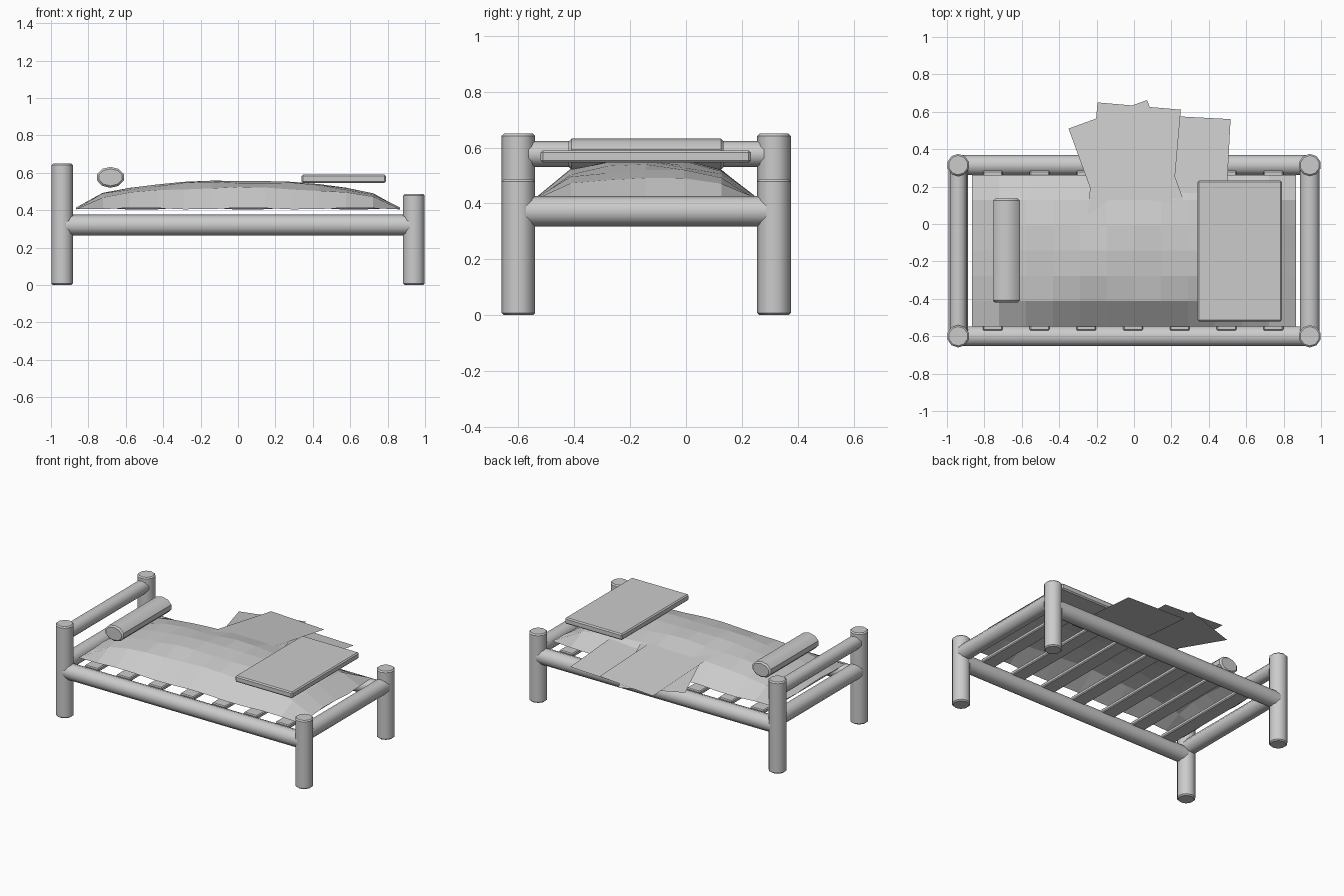
import bpy, bmesh, math
from mathutils import Vector

if "Cube" in bpy.data.objects:
    bpy.data.objects.remove(bpy.data.objects["Cube"])

YB, YF, X = 0.315, -0.60, 0.94      # back / front post rows, post offset in x
YC = (YB + YF) / 2


def finish(name, bm, smooth=False):
    bmesh.ops.recalc_face_normals(bm, faces=bm.faces[:])
    me = bpy.data.meshes.new(name)
    bm.to_mesh(me)
    bm.free()
    ob = bpy.data.objects.new(name, me)
    bpy.context.collection.objects.link(ob)
    if smooth:
        bpy.ops.object.select_all(action='DESELECT')
        ob.select_set(True)
        bpy.context.view_layer.objects.active = ob
        bpy.ops.object.shade_smooth_by_angle(angle=math.radians(40))
    return ob


def bevel(ob, width):
    m = ob.modifiers.new("bevel", 'BEVEL')
    m.width, m.segments, m.limit_method = width, 1, 'ANGLE'
    m.angle_limit = math.radians(50)


def log(name, a, b, r, sides=10, r2=None, bev=0.008):
    """Round log between two points; r2 is an optional vertical radius."""
    a, b = Vector(a), Vector(b)
    bm = bmesh.new()
    bmesh.ops.create_cone(bm, cap_ends=True, segments=sides,
                          radius1=r, radius2=r, depth=(b - a).length)
    rot = (b - a).to_track_quat('Z', 'Y').to_matrix()
    bmesh.ops.rotate(bm, verts=bm.verts, matrix=rot)
    if r2:
        bmesh.ops.scale(bm, verts=bm.verts, vec=(1, 1, r2 / r))
    bmesh.ops.translate(bm, verts=bm.verts, vec=(a + b) / 2)
    bevel(finish(name, bm, True), bev)


def box(name, lo, hi, bev):
    lo, hi = Vector(lo), Vector(hi)
    bm = bmesh.new()
    bmesh.ops.create_cube(bm, size=1)
    bmesh.ops.scale(bm, verts=bm.verts, vec=hi - lo)
    bmesh.ops.translate(bm, verts=bm.verts, vec=(lo + hi) / 2)
    bevel(finish(name, bm), bev)


# Posts: taller at the head (-x)
for side, y in (("front", YF), ("back", YB)):
    log(f"head_post_{side}", (-X, y, 0), (-X, y, 0.65), 0.06)
    log(f"foot_post_{side}", (X, y, 0), (X, y, 0.487), 0.06)
    log(f"side_rail_{side}", (-X, y, 0.32), (X, y, 0.32), 0.056)

# End rails
log("head_rail_lower", (-X, YF, 0.372), (-X, YB, 0.372), 0.054)
log("foot_rail", (X, YF, 0.372), (X, YB, 0.372), 0.054)
log("head_rail_upper", (-X, YF, 0.577), (-X, YB, 0.577), 0.047)

# Slats resting on the side rails
for i in range(7):
    x = -0.755 + 0.25 * i
    box(f"slat_{i + 1}", (x - 0.053, -0.57, 0.35), (x + 0.053, 0.285, 0.378), 0.006)

# Lumpy mattress cover: open-bottomed faceted sheet
bm = bmesh.new()
bmesh.ops.create_grid(bm, x_segments=12, y_segments=6, size=1)
for v in bm.verts:
    u, w = v.co.x, v.co.y
    dome = math.sqrt(max(0, (1 - u * u) * (1 - w * w)))
    x, y = 0.867 * u, YC + 0.405 * w
    v.co = (x, y, 0.409 + 0.15 * dome + 0.007 * math.sin(11 * x + 1) * math.cos(13 * y))
finish("mattress_cover", bm)

# Pillow roll
log("pillow_roll", (-0.682, -0.42, 0.576), (-0.682, 0.135, 0.576), 0.075, 10, 0.056, 0.01)

# Folded blanket at the foot
box("folded_blanket", (0.34, -0.52, 0.546), (0.79, 0.232, 0.59), 0.008)

# Loose sheets hanging over the back edge (outer left corner, turn, tip height)
for i, (cx, cy, deg, z0) in enumerate(((-0.195, 0.65, -5, 0.457),
                                       (0.07, 0.584, -3, 0.436),
                                       (-0.35, 0.51, 20, 0.468))):
    t = math.radians(deg)
    across = Vector((math.cos(t), math.sin(t))) * 0.447
    down = Vector((math.sin(t), -math.cos(t))) * 0.6
    c = Vector((cx, cy))
    bm = bmesh.new()
    pts = (c, c + down, c + down + across, c + across)
    bm.faces.new([bm.verts.new((p.x, p.y, z0 + 0.12 * (cy - p.y))) for p in pts])
    finish(f"loose_sheet_{i + 1}", bm)
